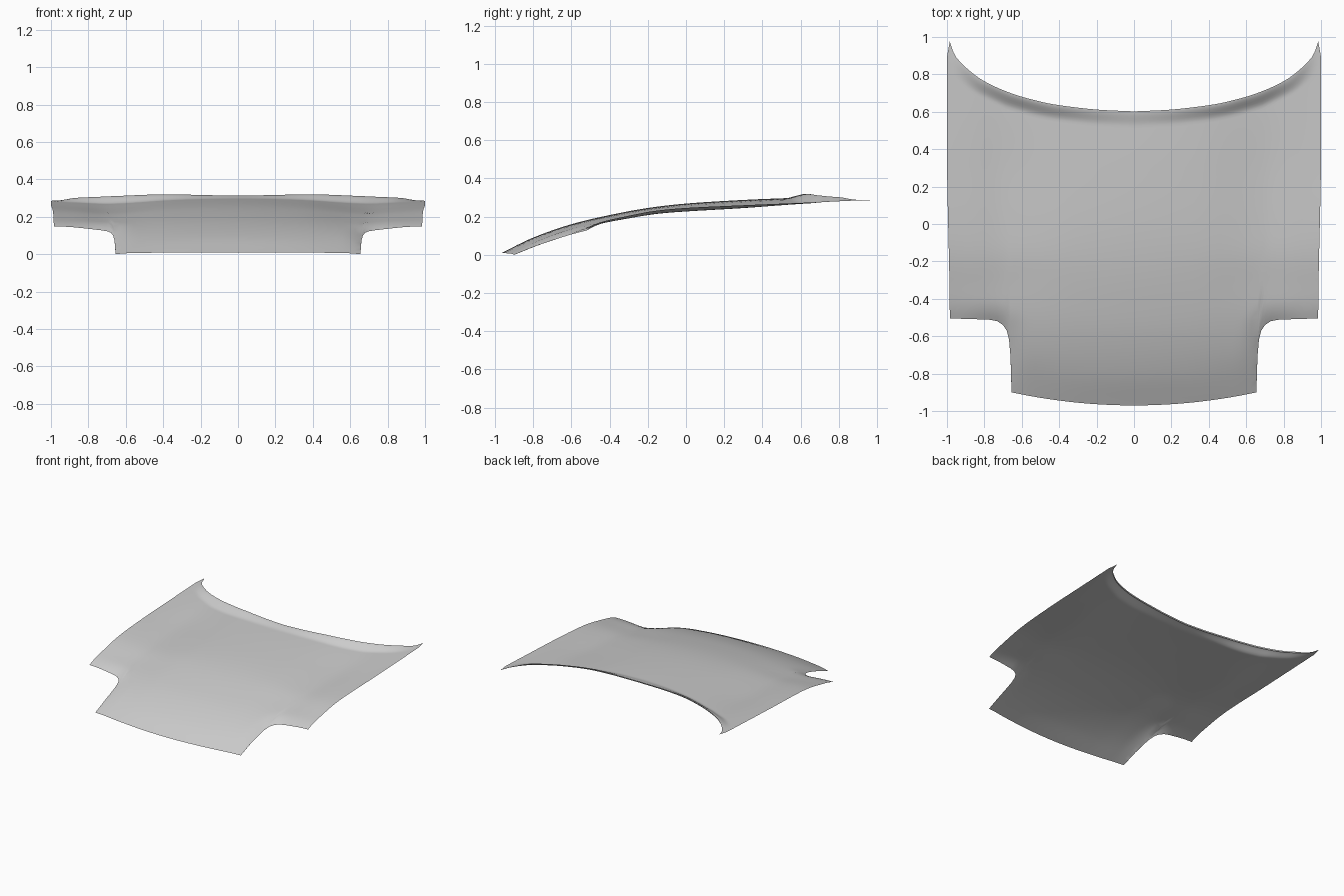
import bpy, bmesh
from mathutils import Vector
from mathutils.geometry import intersect_point_line

if "Cube" in bpy.data.objects:
    bpy.data.objects.remove(bpy.data.objects["Cube"])


def curve(pts, t):
    """Smooth interpolation through a short list of (t, value) points."""
    n = len(pts)
    t = min(max(t, pts[0][0]), pts[-1][0])
    i = 0
    while i < n - 2 and t > pts[i + 1][0]:
        i += 1

    def slope(k):
        a, b = pts[max(k - 1, 0)], pts[min(k + 1, n - 1)]
        return (b[1] - a[1]) / (b[0] - a[0])
    (x0, y0), (x1, y1) = pts[i], pts[i + 1]
    h = x1 - x0
    u = (t - x0) / h
    return (y0 * (1 + 2 * u) * (1 - u) ** 2 + slope(i) * h * u * (1 - u) ** 2
            + y1 * u * u * (3 - 2 * u) + slope(i + 1) * h * u * u * (u - 1))


def smooth(v):
    v = min(max(v, 0), 1)
    return v * v * (3 - 2 * v)


# heights along the centre line, the shallow valley and the side edge
CENTRE = [(-.97, .02), (-.8, .102), (-.6, .172), (-.4, .22), (-.2, .257), (0, .28),
          (.3, .299), (.6, .311), (.98, .322)]
VALLEY = [(-.97, -.015), (-.9, .018), (-.7, .105), (-.5, .165), (-.3, .203), (-.16, .226),
          (0, .239), (.3, .257), (.6, .279), (.98, .30)]
EDGE = [(-.97, -.015), (-.5, .168), (-.3, .217), (-.16, .243), (0, .258), (.3, .272),
        (.6, .284), (.98, .30)]
# rear edge and headlight notch outlines
REAR = [(0, .602), (.2, .612), (.4, .636), (.5, .656), (.65, .70), (.8, .77),
        (.9, .85), (.95, .91), (.985, .975)]
NOTCH = [(.655, -.9), (.657, -.8), (.661, -.7), (.668, -.62), (.68, -.57), (.70, -.54),
         (.73, -.52), (.77, -.512), (.82, -.51), (.87, -.508), (.91, -.507),
         (.945, -.506), (.97, -.505), (.985, -.505)]
CUT = [Vector((x, y, 0)) for x, y in [(.655, -1.0)] + NOTCH]
BACK = [Vector((x, y, 0)) for x, y in REAR]


def dist(line, p):
    best = 9
    for a, b in zip(line, line[1:]):
        q, f = intersect_point_line(p, a, b)
        q = a.lerp(b, min(max(f, 0), 1))
        best = min(best, (p - q).length)
    return best


def surface(x, y):
    ax = abs(x)
    p = Vector((ax, y, 0))
    c, v, e = curve(CENTRE, y), curve(VALLEY, y), curve(EDGE, y)
    z = curve([(-.34, c * .75 + v * .25), (0, c), (.34, c * .75 + v * .25), (.68, v),
               (.86, v * .45 + e * .55), (1, e)], ax)
    # rolled-down rim around the notch
    roll = .02 - .012 * smooth((-.65 - y) / .25) - .014 * smooth((ax - .7) / .25)
    z -= roll * max(0, 1 - dist(CUT, p) / .11) ** 2
    # raised lip along the rear edge
    lip = .014 + .022 * smooth(ax / .6) * (1 - smooth((ax - .65) / .33))
    z += lip * smooth(1 - dist(BACK, p) / .08) * (1 - smooth((ax - .85) / .13))
    grow = .015 * smooth((y + .5) / .9) * min(1, max(0, (.975 - y) / .08))
    return Vector((x * (1 + grow), y, z))


# columns fan from the front outline to the evenly divided rear edge
INNER = 20
half = [(x, -.97 + .07 * (x / .655) ** 2)
        for x in [i * .655 / INNER for i in range(INNER)]] + NOTCH
last = len(half) - 1
cols = [(x, y, .985 * (1 - (1 - i / last) ** 1.25)) for i, (x, y) in enumerate(half)]
cols = [(-x, y, -r) for x, y, r in reversed(cols[1:])] + cols
ROWS = 70

bm = bmesh.new()
grid = []
for x0, y0, x1 in cols:
    y1 = curve(REAR, abs(x1))
    line = []
    for r in range(ROWS + 1):
        s = 1 - (1 - r / ROWS) ** 1.3
        line.append(bm.verts.new(surface(x0 + (x1 - x0) * s, y0 + (y1 - y0) * s)))
    # small hem tucked under the rear edge
    tuck = 1 - smooth((abs(x1) - .8) / .18)
    line.append(bm.verts.new(line[-1].co + Vector((0, -.004, -.002 - .008 * tuck))))
    grid.append(line)
for a, b in zip(grid, grid[1:]):
    for r in range(ROWS + 1):
        bm.faces.new((a[r], b[r], b[r + 1], a[r + 1]))

# stand on the ground, outer side up
low = min(v.co.z for v in bm.verts)
for v in bm.verts:
    v.co.z -= low
bm.normal_update()
if sum(f.normal.z for f in bm.faces) < 0:
    bmesh.ops.reverse_faces(bm, faces=bm.faces)

mesh = bpy.data.meshes.new("hood_panel")
bm.to_mesh(mesh)
bm.free()
hood = bpy.data.objects.new("hood_panel", mesh)
bpy.context.collection.objects.link(hood)
bpy.context.view_layer.objects.active = hood
hood.select_set(True)
bpy.ops.object.shade_smooth_by_angle(angle=.7)
